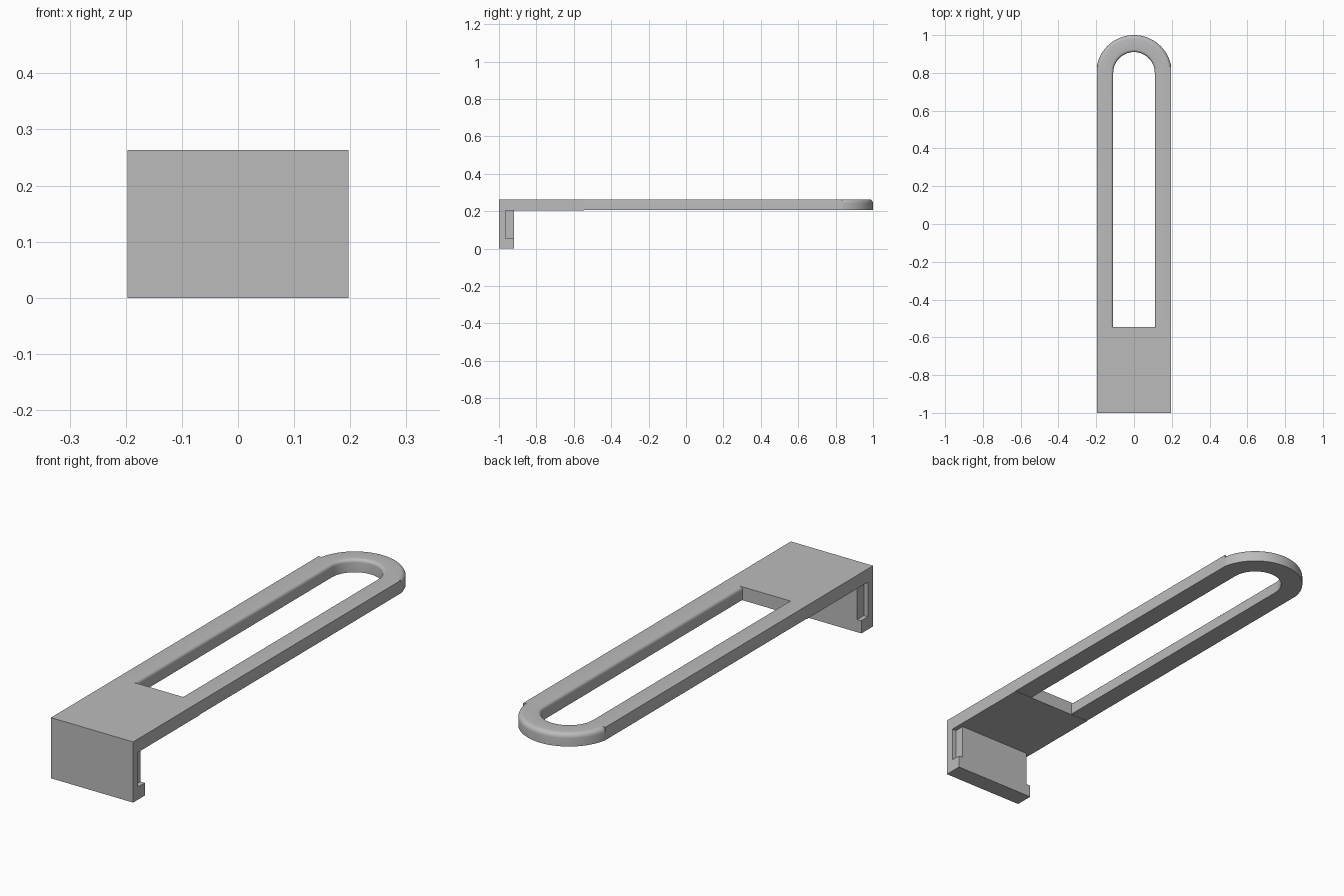
import bpy, bmesh, math
from mathutils import Vector

cube = bpy.data.objects.get("Cube")
if cube:
    bpy.data.objects.remove(cube, do_unlink=True)

HALF_W, SLOT_W, TOP, UNDER = 0.197, 0.11, 0.263, 0.205
SLOT_END, ARC_Y, ARC_R = -0.545, 0.8, 0.2
LIP_BACK, LIP_MID, FOOT_TOP = -0.92, -0.965, 0.055

grey = bpy.data.materials.new("plain grey")
grey.use_nodes = True
grey.diffuse_color = (0.5, 0.5, 0.5, 1)
bsdf = next(n for n in grey.node_tree.nodes if n.type == 'BSDF_PRINCIPLED')
bsdf.inputs["Base Color"].default_value = (0.5, 0.5, 0.5, 1)


def finish(name, bm):
    bmesh.ops.recalc_face_normals(bm, faces=bm.faces)
    mesh = bpy.data.meshes.new(name)
    bm.to_mesh(mesh)
    bm.free()
    mesh.materials.append(grey)
    obj = bpy.data.objects.new(name, mesh)
    bpy.context.collection.objects.link(obj)
    return obj


def box(name, half_x, y0, y1, z0, z1):
    bm = bmesh.new()
    bmesh.ops.create_cube(bm, size=1)
    for v in bm.verts:
        v.co = (v.co.x * 2 * half_x, (y0 + y1) / 2 + v.co.y * (y1 - y0),
                (z0 + z1) / 2 + v.co.z * (z1 - z0))
    return finish(name, bm)


def section(inner, outer, r_in, r_out, steps=5):
    """Cross-section of the loop with rounded top edges."""
    inner, outer = Vector(inner), Vector(outer)
    across = (inner - outer).normalized()
    up = Vector((0, 0, 1))
    arc = [i / steps * math.pi / 2 for i in range(steps + 1)]
    pts = [outer + up * (UNDER + 0.002)]
    pts += [outer + across * r_out * (1 - math.cos(a))
            + up * (TOP - r_out * (1 - math.sin(a))) for a in arc]
    pts += [inner - across * r_in * (1 - math.cos(a))
            + up * (TOP - r_in * (1 - math.sin(a))) for a in reversed(arc)]
    pts.append(inner + up * (UNDER + 0.002))
    return pts


# Base plate and the hooked front lip with its recessed sides
box("base_plate", HALF_W, LIP_MID, SLOT_END, UNDER, TOP)
box("front_wall", HALF_W, -1, LIP_MID, 0, TOP)
box("lip_core", HALF_W - 0.02, LIP_MID, LIP_BACK, FOOT_TOP, UNDER)
box("lip_foot", HALF_W, LIP_MID, LIP_BACK, 0, FOOT_TOP)

# Long slotted loop: two straight arms joined by a rounded end
R_IN, R_SHARP, R_OUT = 0.014, 0.0005, 0.02
rings = [section((SLOT_W, SLOT_END, 0), (HALF_W, SLOT_END, 0), R_IN, R_SHARP)]
kink = math.acos(HALF_W / ARC_R)
angles = [0, kink - 0.001] + [kink + (math.pi - 2 * kink) * i / 48 for i in range(49)]
angles += [math.pi - kink + 0.001, math.pi]
for a in angles:
    c, s = math.cos(a), math.sin(a)
    x = max(-HALF_W, min(HALF_W, ARC_R * c))
    on_arc = kink - 0.0005 < a < math.pi - kink + 0.0005
    rings.append(section((SLOT_W * c, ARC_Y + SLOT_W * s, 0), (x, ARC_Y + ARC_R * s, 0),
                         R_IN, R_OUT if on_arc else R_SHARP))
rings.append(section((-SLOT_W, SLOT_END, 0), (-HALF_W, SLOT_END, 0), R_IN, R_SHARP))

bm = bmesh.new()
loops = [[bm.verts.new(p) for p in ring] for ring in rings]
for a, b in zip(loops, loops[1:]):
    for i in range(len(a)):
        j = (i + 1) % len(a)
        bm.faces.new((a[i], a[j], b[j], b[i]))
bm.faces.new(loops[0])
bm.faces.new(loops[-1])
loop = finish("slotted_loop", bm)

bpy.ops.object.select_all(action='DESELECT')
loop.select_set(True)
bpy.context.view_layer.objects.active = loop
bpy.ops.object.shade_smooth_by_angle(angle=math.radians(35))
